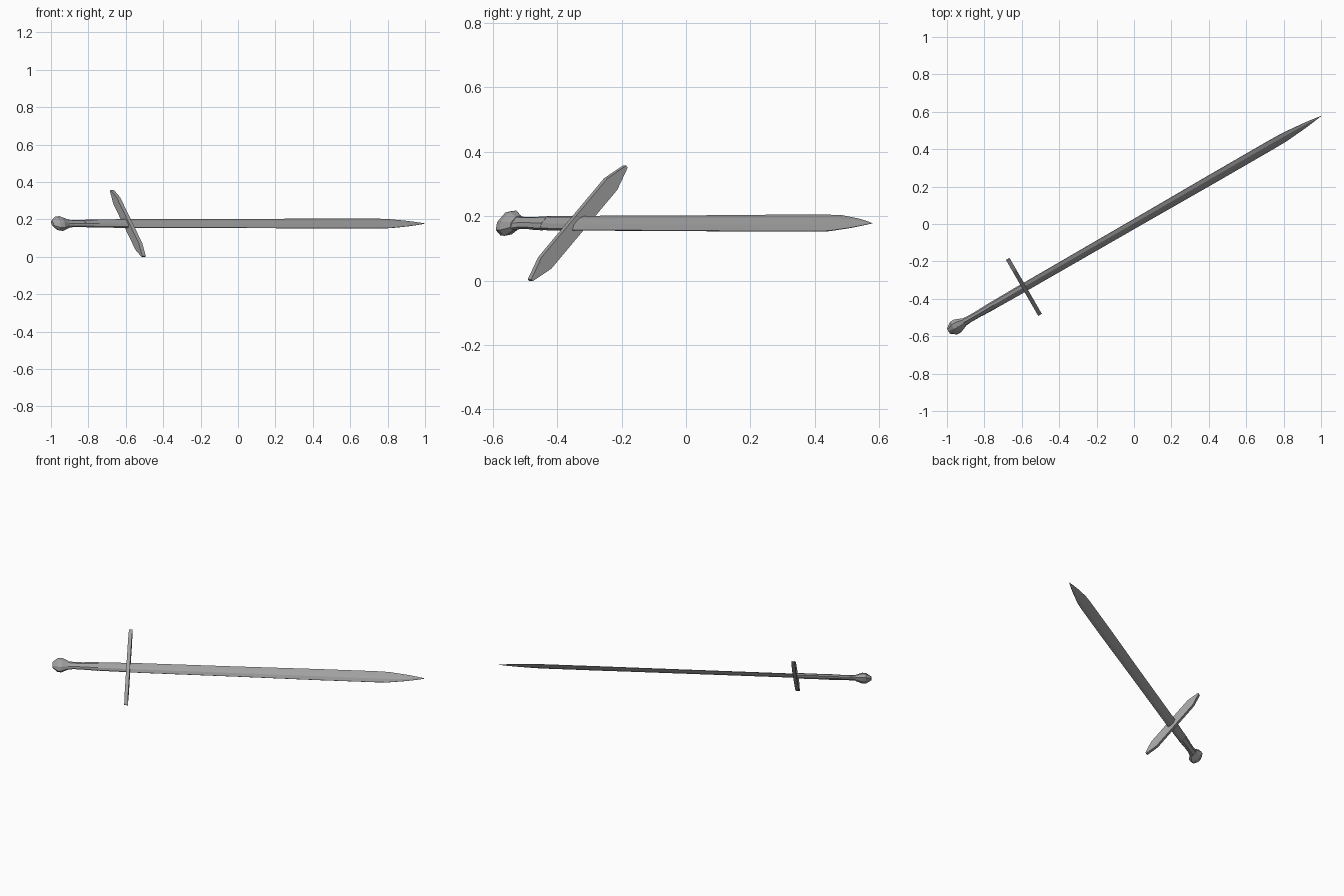
import bpy, bmesh, math
from mathutils import Matrix, Vector

if "Cube" in bpy.data.objects:
    bpy.data.objects.remove(bpy.data.objects["Cube"])

# Sword frame: U runs along the blade, W across its width, N through its thickness
U = Vector((math.cos(math.radians(30)), math.sin(math.radians(30)), 0))
V = Vector((-U.y, U.x, 0))
Z = Vector((0, 0, 1))
W = (V + Z).normalized()
N = (Z - V).normalized()
FRAME = Matrix.Translation((0, 0, 0.178)) @ Matrix((U, W, N)).transposed().to_4x4()

# Dark grey steel
steel = bpy.data.materials.new("dark_grey")
steel.diffuse_color = (0.36, 0.36, 0.36, 1)
steel.use_nodes = True
steel.node_tree.nodes["Principled BSDF"].inputs["Base Color"].default_value = steel.diffuse_color


def loft(name, rings):
    """Skin a list of equal-sized point rings and cap both ends."""
    bm = bmesh.new()
    loops = [[bm.verts.new(p) for p in ring] for ring in rings]
    count = len(loops[0])
    for a, b in zip(loops, loops[1:]):
        for i in range(count):
            j = (i + 1) % count
            bm.faces.new((a[i], a[j], b[j], b[i]))
    bm.faces.new(loops[0])
    bm.faces.new(loops[-1])
    bmesh.ops.recalc_face_normals(bm, faces=bm.faces)
    mesh = bpy.data.meshes.new(name)
    bm.to_mesh(mesh)
    bm.free()
    mesh.transform(FRAME)
    mesh.materials.append(steel)
    obj = bpy.data.objects.new(name, mesh)
    bpy.context.collection.objects.link(obj)
    return obj


def section(u, w, n, flat, edge):
    """Eight-sided section: flat = share of flat face, edge = share of flat edge."""
    return [(u, w * a, n * b) for a, b in (
        (1, -edge), (1, edge), (flat, 1), (-flat, 1),
        (-1, edge), (-1, -edge), (-flat, -1), (flat, -1))]


# Blade: shallow bevels, slight flare and a curved point
blade = [(-0.68, 0.031, 0.009), (0, 0.033, 0.009), (0.5, 0.036, 0.009),
         (0.85, 0.036, 0.0085), (0.93, 0.034, 0.008), (1.04, 0.021, 0.006),
         (1.10, 0.0115, 0.004), (1.155, 0.0008, 0.0008)]
loft("blade", [section(u, w, n, 0.4, 0.15) for u, w, n in blade])

# Grip: faceted handle that necks in towards the pommel
grip = [(-1.07, 0.025, 0.014), (-1.04, 0.025, 0.014), (-1.02, 0.022, 0.013),
        (-0.95, 0.022, 0.013), (-0.865, 0.026, 0.013), (-0.67, 0.029, 0.013)]
loft("grip", [section(u, w, n, 0.5, 0.35) for u, w, n in grip])

# Grip band: slightly raised sleeve
loft("grip_band", [section(u, w, n, 0.5, 0.35) for u, w, n in
                   ((-0.95, 0.023, 0.0138), (-0.865, 0.0268, 0.0138))])

# Crossguard: thin bar with pointed ends, turned very slightly against the blade
outline = [(-0.245, 0.004), (-0.17, 0.025), (0.17, 0.025), (0.245, 0.004)]
outline += [(w, -n) for w, n in reversed(outline)]
loft("crossguard", [[(-0.678 + s * 0.011, w + 0.002, n + 0.018 * w - 0.003)
                     for w, n in outline] for s in (-1, 1)])

# Pommel: faceted knob, widest in the middle and tapering both ways
pommel = [(-1.146, 0.018, 0.009), (-1.115, 0.042, 0.026),
          (-1.09, 0.043, 0.028), (-1.05, 0.026, 0.016)]
loft("pommel", [section(u, w, n, 0.5, 0.45) for u, w, n in pommel])
